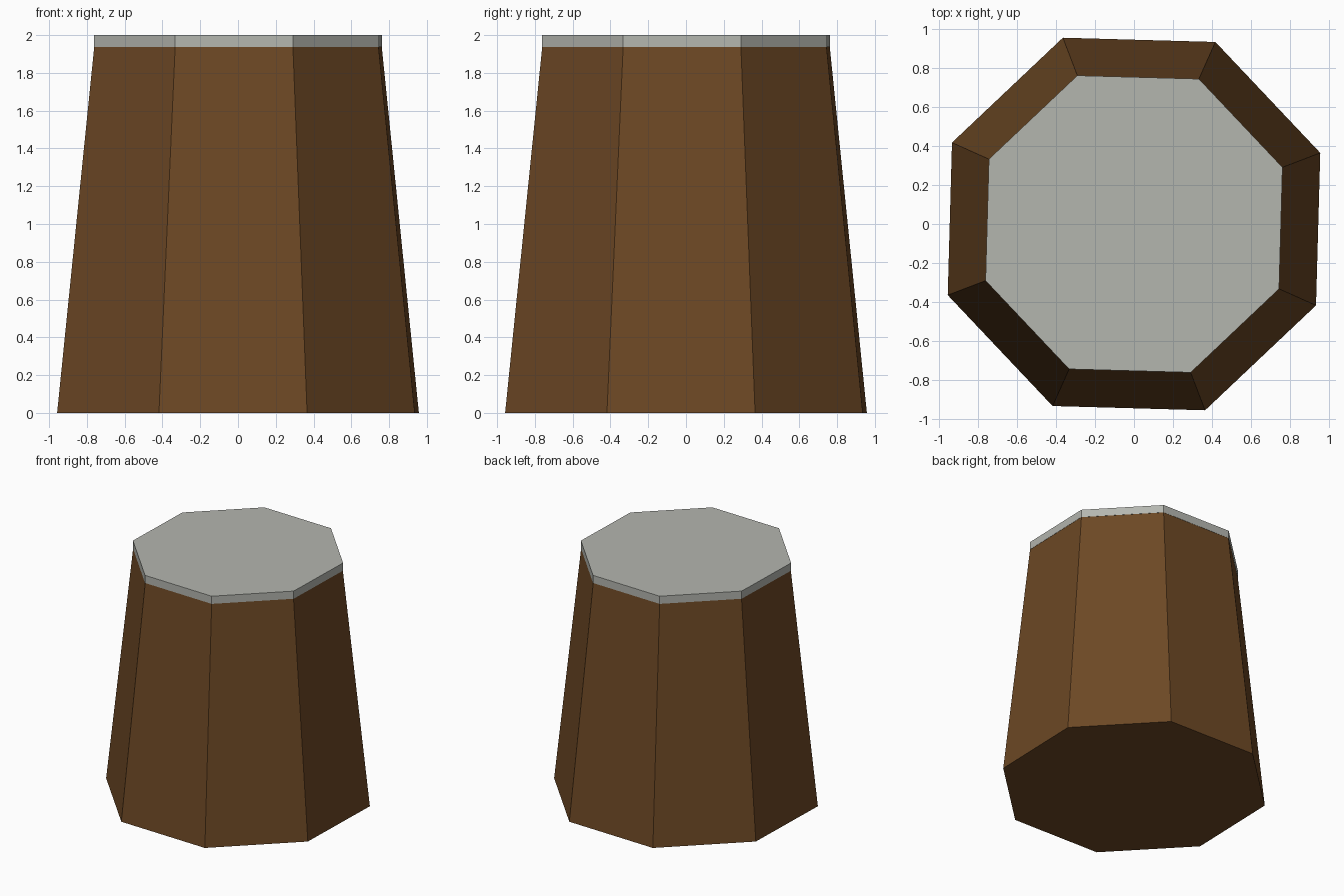
import bpy
import bmesh
from math import cos, sin, radians, tau

cube = bpy.data.objects.get("Cube")
if cube:
    bpy.data.objects.remove(cube, do_unlink=True)

SIDES = 8
TURN = radians(20.9)


def make_material(name, rgb):
    mat = bpy.data.materials.new(name)
    mat.use_nodes = True
    colour = (*rgb, 1.0)
    mat.diffuse_color = colour
    mat.node_tree.nodes["Principled BSDF"].inputs["Base Color"].default_value = colour
    return mat


def make_frustum(name, r_bottom, r_top, z_bottom, z_top, mat):
    """Closed eight-sided tapered block."""
    bm = bmesh.new()
    rings = []
    for r, z in ((r_bottom, z_bottom), (r_top, z_top)):
        angles = [TURN + tau * i / SIDES for i in range(SIDES)]
        rings.append([bm.verts.new((r * cos(a), r * sin(a), z)) for a in angles])
    low, high = rings
    for i in range(SIDES):
        j = (i + 1) % SIDES
        bm.faces.new((low[i], low[j], high[j], high[i]))
    bm.faces.new(low[::-1])
    bm.faces.new(high)
    mesh = bpy.data.meshes.new(name)
    bm.to_mesh(mesh)
    bm.free()
    mesh.materials.append(mat)
    obj = bpy.data.objects.new(name, mesh)
    bpy.context.collection.objects.link(obj)
    return obj


brown = make_material("brown wood", (0.152, 0.065, 0.018))
grey = make_material("pale grey", (0.457, 0.468, 0.430))

# Tapered wooden body
make_frustum("tapered_body", 1.025, 0.815, 0.0, 1.936, brown)

# Thin straight-sided cap
make_frustum("top_cap", 0.817, 0.817, 1.936, 2.0, grey)
